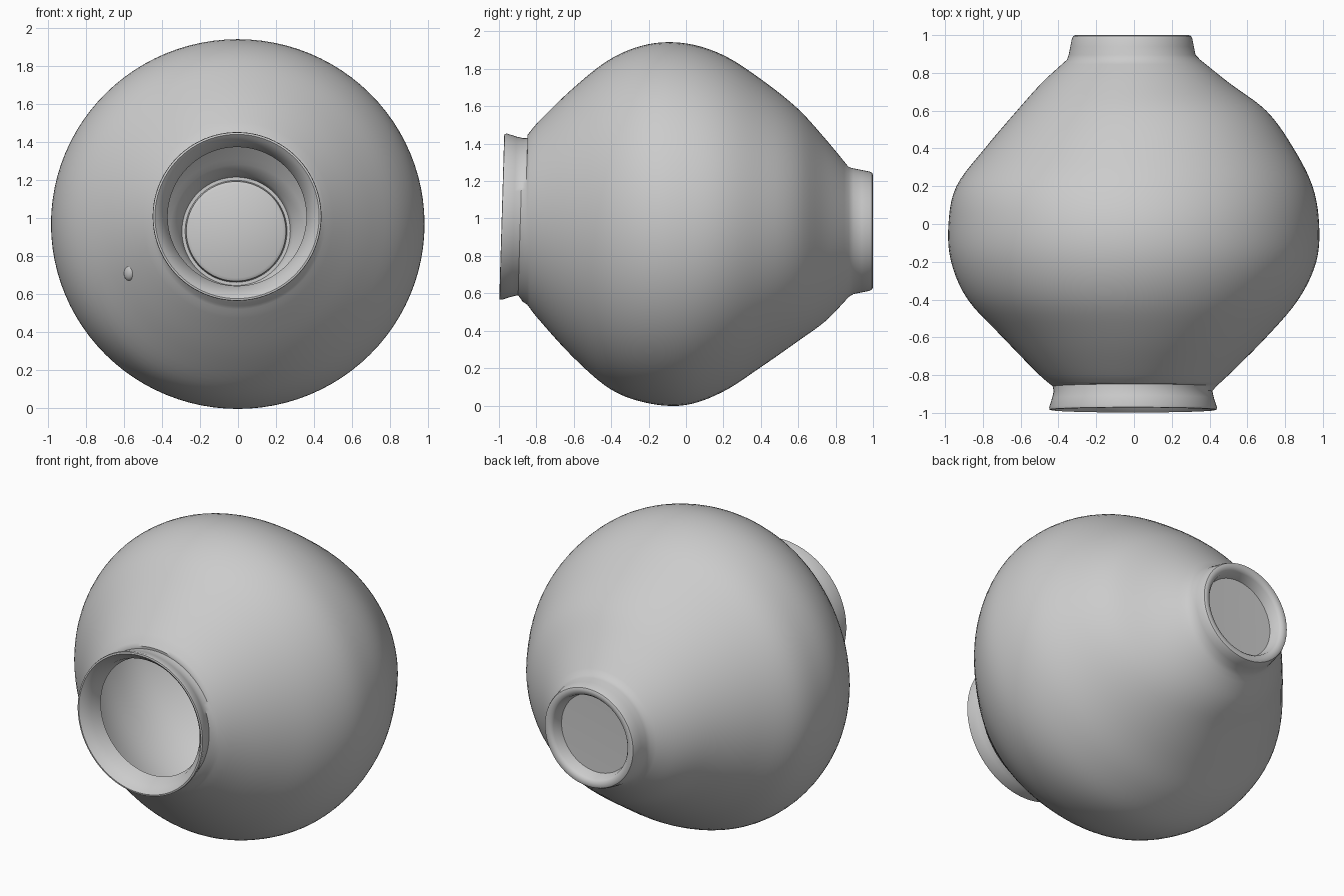
import bpy, bmesh, math
from mathutils import Vector

if "Cube" in bpy.data.objects:
    bpy.data.objects.remove(bpy.data.objects["Cube"])

SEG = 96
WALL = 0.05

# Body stations along the lying axis: y, left x, right x, bottom z, top z
BODY = [
    (-0.86, -0.43, 0.435, 0.555, 1.43),
    (-0.80, -0.50, 0.50, 0.475, 1.505),
    (-0.60, -0.695, 0.70, 0.255, 1.70),
    (-0.40, -0.88, 0.87, 0.085, 1.855),
    (-0.20, -0.968, 0.965, 0.012, 1.932),
    (0.00, -0.982, 0.98, 0.003, 1.936),
    (0.20, -0.94, 0.945, 0.075, 1.873),
    (0.40, -0.79, 0.845, 0.205, 1.745),
    (0.60, -0.62, 0.70, 0.345, 1.585),
    (0.75, -0.485, 0.50, 0.455, 1.42),
    (0.87, -0.355, 0.35, 0.58, 1.275),
]


def station(y, x0, x1, z0, z1):
    """Centre x, centre z, radius x, radius z."""
    return Vector((y, (x0 + x1) / 2, (z0 + z1) / 2)), (x1 - x0) / 2, (z1 - z0) / 2


def smooth(rows, steps=5):
    """Catmull-Rom through the stations."""
    pts = [Vector(r) for r in rows]
    pts = [pts[0] * 2 - pts[1]] + pts + [pts[-1] * 2 - pts[-2]]
    out = []
    for i in range(1, len(pts) - 2):
        a, b, c, d = pts[i - 1:i + 3]
        # tangents scaled for uneven spacing in y
        m1 = (c - a) * ((c[0] - b[0]) / (c[0] - a[0]))
        m2 = (d - b) * ((c[0] - b[0]) / (d[0] - b[0]))
        for k in range(steps):
            t = k / steps
            out.append((2*t**3 - 3*t*t + 1) * b + (t**3 - 2*t*t + t) * m1
                       + (3*t*t - 2*t**3) * c + (t**3 - t*t) * m2)
    out.append(pts[-2])
    return out


def circle(y, r, cx, cz, tilt=0.0):
    return (y, cx, cz, r, r, tilt)


outer = []
for row in smooth(BODY):
    c, rx, rz = station(*row)
    outer.append((c[0], c[1], c[2], rx, rz, 0.03 if c[0] < -0.855 else 0.0))

# Inner wall follows the body, set in by the wall thickness
inner = [(y, cx, cz, rx - WALL, rz - WALL, 0.0) for y, cx, cz, rx, rz, _ in outer
         if -0.78 < y < 0.84]

M = (-0.005, 1.01)   # mouth centre
F = (-0.01, 0.932)   # foot centre
lip = [circle(-0.86, 0.365, *M, 0.03), circle(-0.93, 0.385, *M, 0.03),
       circle(-0.97, 0.415, *M, 0.03), circle(-0.985, 0.432, *M, 0.03),
       circle(-0.983, 0.442, *M, 0.03), circle(-0.97, 0.444, *M, 0.03),
       circle(-0.92, 0.428, *M, 0.03), circle(-0.885, 0.42, *M, 0.03)]
foot = [circle(0.895, 0.336, *F), circle(0.94, 0.327, *F), circle(0.98, 0.319, *F),
        circle(0.995, 0.312, *F), circle(1.0, 0.300, *F), circle(0.995, 0.275, *F),
        circle(0.98, 0.262, *F), circle(0.92, 0.247, *F)]
floor = [circle(0.88, 0.245, *F), circle(0.89, 0.262, *F), circle(0.93, 0.268, *F),
         circle(0.93, 0.285, *F), circle(0.87, 0.302, *F)]

# Whole vase wall: inside floor, inner wall, lip, outer body, foot, recessed base
rings = floor + inner[::-1] + lip + outer + foot
bm = bmesh.new()
loops = []
for y, cx, cz, rx, rz, tilt in rings:
    loop = []
    for i in range(SEG):
        a = 2 * math.pi * i / SEG
        dz = rz * math.sin(a)
        loop.append(bm.verts.new((cx + rx * math.cos(a), y + tilt * dz, cz + dz)))
    loops.append(loop)
for a, b in zip(loops, loops[1:]):
    for i in range(SEG):
        j = (i + 1) % SEG
        bm.faces.new((a[i], a[j], b[j], b[i]))
for loop, y in ((loops[0], 0.885), (loops[-1], 0.915)):
    hub = bm.verts.new((F[0], y, F[1]))
    for i in range(SEG):
        bm.faces.new((loop[i], loop[(i + 1) % SEG], hub))
bmesh.ops.recalc_face_normals(bm, faces=bm.faces)
mesh = bpy.data.meshes.new("vase")
bm.to_mesh(mesh)
bm.free()
vase = bpy.data.objects.new("vase", mesh)
bpy.context.collection.objects.link(vase)

# Small glaze blemish on the front shoulder
bpy.ops.mesh.primitive_uv_sphere_add(segments=24, ring_count=12, radius=1,
                                     location=(-0.565, -0.655, 0.72))
blemish = bpy.context.object
blemish.name = "glaze_blemish"
blemish.scale = (0.035, 0.03, 0.05)
blemish.rotation_euler = (0, 0.4, -0.7)

for ob in (vase, blemish):
    bpy.ops.object.select_all(action='DESELECT')
    ob.select_set(True)
    bpy.context.view_layer.objects.active = ob
    bpy.ops.object.shade_smooth_by_angle(angle=math.radians(40))
